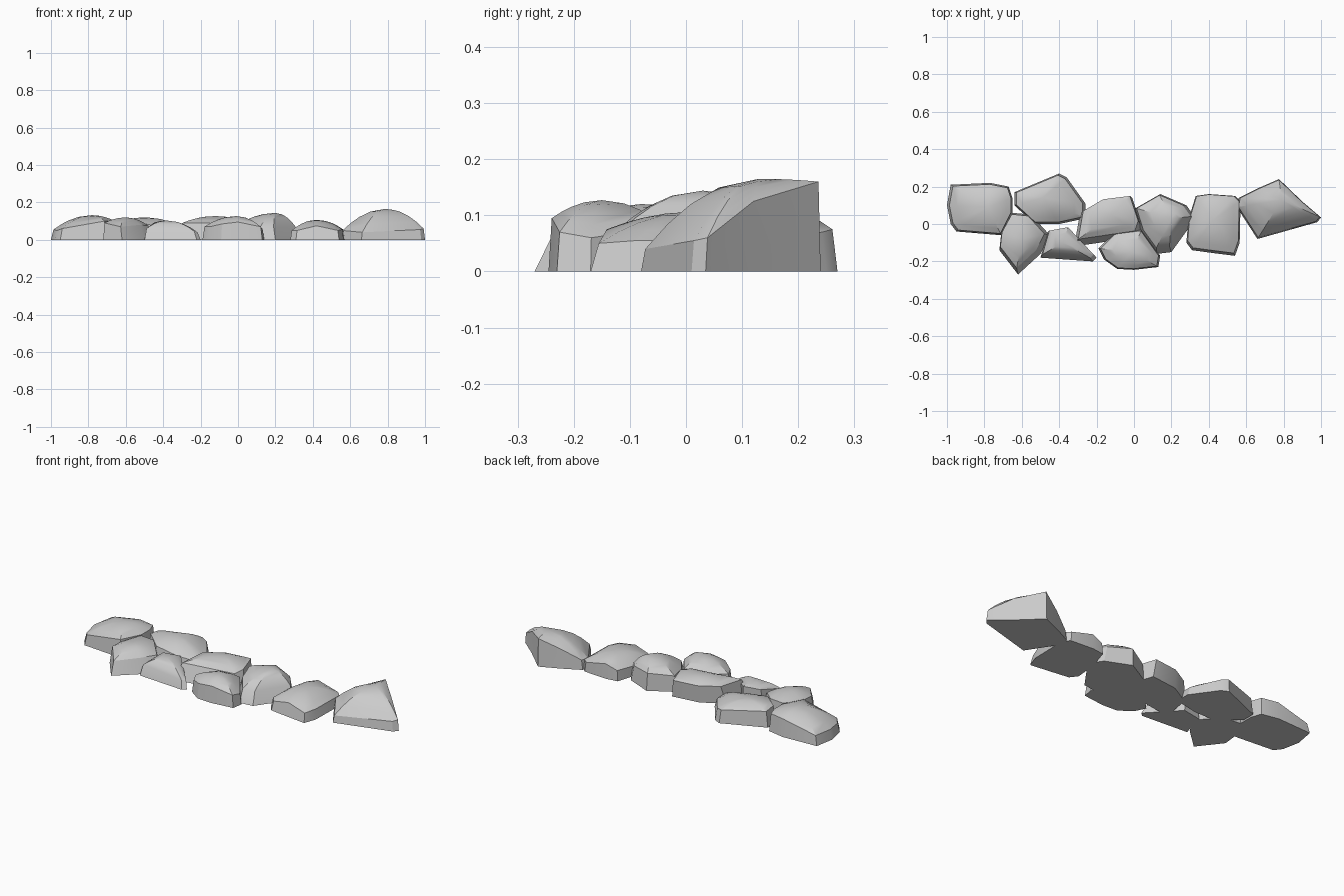
import bpy, bmesh
from math import radians

RINGS = (1.0, 0.8, 0.6, 0.35)   # crown rings, rim to middle


def stone(name, outline, peak, inset=0.08, shift=(0, 0)):
    """Faceted stone: outline points are (x, y, rim height), the crown
    swells from the rim up to the peak point."""
    bm = bmesh.new()
    px, py, pz = peak
    base = [bm.verts.new((x, y, 0)) for x, y, z in outline]
    bm.faces.new(base).normal_flip()
    rings = [base]
    for t in RINGS:
        ring = []
        for x, y, z in outline:
            rx = x + (px - x) * inset + shift[0]
            ry = y + (py - y) * inset + shift[1]
            ring.append(bm.verts.new((px + (rx - px) * t, py + (ry - py) * t,
                                      z + (pz - z) * (1 - t * t))))
        rings.append(ring)
    n = len(outline)
    for a, b in zip(rings, rings[1:]):
        for i in range(n):
            j = (i + 1) % n
            bm.faces.new((a[i], a[j], b[j], b[i]))
    tip = bm.verts.new(peak)
    for i in range(n):
        bm.faces.new((rings[-1][i], rings[-1][(i + 1) % n], tip))
    bmesh.ops.recalc_face_normals(bm, faces=bm.faces)
    mesh = bpy.data.meshes.new(name)
    bm.to_mesh(mesh)
    bm.free()
    ob = bpy.data.objects.new(name, mesh)
    bpy.context.collection.objects.link(ob)
    bpy.context.view_layer.objects.active = ob
    ob.select_set(True)
    bpy.ops.object.shade_smooth_by_angle(angle=radians(28))
    ob.select_set(False)


# left end of the row
stone("left_end_stone", [
    (-.71, -.06, .10), (-.65, .06, .10), (-.65, .14, .10), (-.67, .20, .10),
    (-.77, .22, .10), (-.98, .21, .055), (-1.0, .10, .055), (-.98, .0, .05),
    (-.95, -.04, .06)], (-.78, .09, .132), .06)
stone("left_back_stone", [
    (-.64, .17, .09), (-.64, .10, .10), (-.53, .0, .09), (-.40, .0, .07),
    (-.26, .03, .05), (-.26, .11, .05), (-.36, .25, .07),
    (-.40, .27, .075)], (-.49, .14, .12), .07)
stone("left_front_stone", [
    (-.65, .06, .10), (-.71, -.05, .09), (-.72, -.14, .09), (-.62, -.27, .07),
    (-.50, -.16, .08), (-.45, -.06, .075), (-.55, .05, .10)],
    (-.60, -.08, .12), .13, (-.01, .01))
stone("left_small_stone", [
    (-.50, -.18, .06), (-.22, -.20, .045), (-.20, -.18, .04),
    (-.35, -.02, .09), (-.46, -.04, .09)], (-.38, -.10, .103), .09, (0, .01))

# middle stones
stone("middle_back_stone", [
    (-.32, -.12, .09), (.02, -.07, .09), (.04, -.01, .10), (-.01, .14, .10),
    (-.17, .12, .10), (-.29, .05, .10)], (-.12, .05, .127), .11, (0, .02))
stone("middle_front_stone", [
    (-.19, -.13, .07), (-.16, -.19, .07), (-.09, -.24, .085), (.0, -.245, .095),
    (.13, -.23, .07), (.14, -.17, .06), (.04, -.03, .08), (-.10, -.04, .08)],
    (-.01, -.15, .127), .06)
stone("middle_right_stone", [
    (.0, .08, .09), (.04, -.05, .08), (.12, -.16, .07), (.20, -.15, .07),
    (.33, .03, .075), (.28, .10, .09), (.14, .16, .10)],
    (.20, .03, .144), .12, (-.01, .01))

# right end of the row
stone("right_stone", [
    (.28, -.10, .05), (.31, -.14, .05), (.42, -.155, .075), (.54, -.17, .05),
    (.565, -.10, .055), (.57, .12, .055), (.54, .15, .055), (.40, .16, .085),
    (.33, .15, .06), (.29, .02, .055)], (.42, .02, .107), .05, (0, .005))
stone("right_end_stone", [
    (.55, .09, .05), (.66, -.08, .04), (.98, .01, .055), (1.0, .035, .06),
    (.90, .12, .125), (.775, .24, .16), (.66, .19, .11), (.56, .14, .055)],
    (.79, .13, .165), .035)
